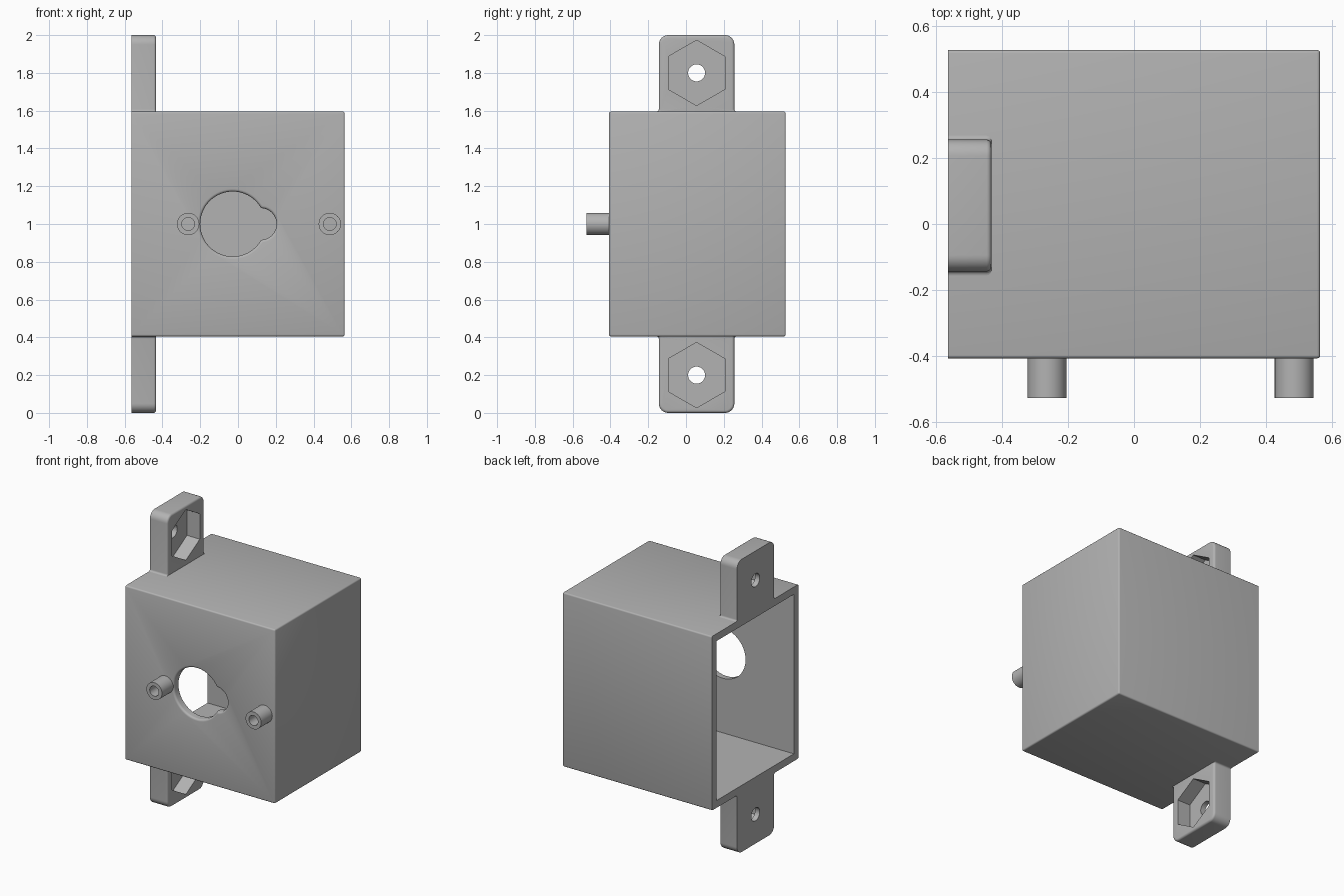
import bpy, bmesh
from math import pi, cos, sin, radians, acos
from mathutils import Vector

if "Cube" in bpy.data.objects:
    bpy.data.objects.remove(bpy.data.objects["Cube"], do_unlink=True)

grey = bpy.data.materials.new("plain grey")
grey.use_nodes = True
colour = (0.45, 0.45, 0.45, 1)
grey.diffuse_color = colour
grey.node_tree.nodes["Principled BSDF"].inputs["Base Color"].default_value = colour

X0, X1, Y0, Y1, Z0, Z1 = -0.565, 0.565, -0.408, 0.528, 0.405, 1.595
MID_Z, TAB_Y, WALL = 1.0, 0.056, 0.05


def finish(name, bm):
    bmesh.ops.recalc_face_normals(bm, faces=bm.faces)
    mesh = bpy.data.meshes.new(name)
    bm.to_mesh(mesh)
    bm.free()
    obj = bpy.data.objects.new(name, mesh)
    bpy.context.collection.objects.link(obj)
    mesh.materials.append(grey)
    return obj


def loft(name, rings):
    """Skin matching rings of points and cap both ends."""
    bm = bmesh.new()
    loops = [[bm.verts.new(p) for p in ring] for ring in rings]
    n = len(loops[0])
    for a, b in zip(loops, loops[1:]):
        for i in range(n):
            j = (i + 1) % n
            bm.faces.new((a[i], a[j], b[j], b[i]))
    bm.faces.new(loops[0])
    bm.faces.new(loops[-1])
    return finish(name, bm)


def box(name, lo, hi, bevel=0):
    bm = bmesh.new()
    bmesh.ops.create_cube(bm, size=1)
    lo, hi = Vector(lo), Vector(hi)
    for v in bm.verts:
        v.co = (lo + hi) / 2 + v.co * (hi - lo)
    if bevel:
        # the open rim stays sharp
        edges = [e for e in bm.edges if max(v.co.x for v in e.verts) > lo.x + 0.01]
        bmesh.ops.bevel(bm, geom=edges, offset=bevel, segments=3, profile=0.5, affect='EDGES')
    return finish(name, bm)


def arc(cx, cy, r, a0, a1, n):
    return [(cx + r * cos(a0 + (a1 - a0) * i / n), cy + r * sin(a0 + (a1 - a0) * i / n))
            for i in range(n + 1)]


def along_x(points, x):
    return [(x, a, b) for a, b in points]


def along_y(points, y):
    return [(a, y, b) for a, b in points]


def circle(cx, cy, r, n=40, start=0):
    return arc(cx, cy, r, start, start + 2 * pi, n)[:-1]


def cut(obj, cutter):
    mod = obj.modifiers.new("cut", 'BOOLEAN')
    mod.operation, mod.solver, mod.object = 'DIFFERENCE', 'EXACT', cutter
    bpy.context.view_layer.objects.active = obj
    bpy.ops.object.modifier_apply(modifier=mod.name)
    bpy.data.objects.remove(cutter, do_unlink=True)


def smooth(obj):
    bpy.ops.object.select_all(action='DESELECT')
    obj.select_set(True)
    bpy.context.view_layer.objects.active = obj
    bpy.ops.object.shade_smooth_by_angle(angle=radians(35))


# Keyhole outline: a large circle joined to a small one at its side
def keyhole(grow):
    cx, big, sx, small = -0.028, 0.172 + grow, 0.12, 0.084 + grow
    d = sx - cx
    a = acos((d * d + big * big - small * small) / (2 * d * big))
    b = acos((d * d + small * small - big * big) / (2 * d * small))
    large_arc = arc(cx, MID_Z, big, a, 2 * pi - a, 48)
    small_arc = arc(sx, MID_Z, small, b - pi, pi - b, 24)
    return large_arc + small_arc[1:-1]


# Hollow housing, open on one side
housing = box("housing", (X0, Y0, Z0), (X1, Y1, Z1), 0.01)
cut(housing, box("cavity", (X0 - 0.1, Y0 + WALL, Z0 + WALL),
                 (X1 - WALL, Y1 - WALL, Z1 - WALL)))
f = 0.014
rings = [along_y(keyhole(f), Y0 - 0.05)]
for i in range(5):
    t = i / 4 * pi / 2
    rings.append(along_y(keyhole(f * (1 - sin(t))), Y0 + f * (1 - cos(t))))
rings.append(along_y(keyhole(0), Y0 + WALL + 0.04))
cut(housing, loft("keyhole", rings))
smooth(housing)


# Mounting tabs with rounded outer corners and a flared root
def tab_outline(inset, flip):
    w, r, g = 0.2 - inset, 0.05 - inset, 0.012
    root, top = Z1, 2.0 - inset
    half = arc(w + g, root + g, g, 1.5 * pi, pi, 4) + arc(w - r, top - r, r, 0, pi / 2, 8)
    half = [(w + g, root - 0.02)] + half
    pts = half + [(-a, b) for a, b in reversed(half)]
    return [(TAB_Y + a, 2 - b if flip else b) for a, b in pts]


for name, flip in (("upper", False), ("lower", True)):
    xf, e = -0.433, 0.014
    rings = [along_x(tab_outline(0, flip), X0)]
    for i in range(5):
        t = i / 4 * pi / 2
        rings.append(along_x(tab_outline(e * (1 - cos(t)), flip), xf - e * (1 - sin(t))))
    tab = loft(name + "_mounting_tab", rings)
    z = 0.2 if flip else 1.8
    cut(tab, loft("nut_pocket", [along_x(circle(TAB_Y, z, 0.173, 6, pi / 2), x)
                                 for x in (xf - 0.097, xf + 0.1)]))
    cut(tab, loft("bolt_hole", [along_x(circle(TAB_Y, z, 0.045), x)
                                for x in (X0 - 0.1, xf + 0.1)]))
    smooth(tab)

# Hollow pegs on the front
for name, x in (("right", -0.264), ("left", 0.486)):
    peg = loft(name + "_peg", [along_y(circle(x, MID_Z, 0.059), y) for y in (-0.528, Y0 + 0.01)])
    cut(peg, loft("bore", [along_y(circle(x, MID_Z, 0.034), y) for y in (-0.6, Y0 + 0.005)]))
    smooth(peg)
